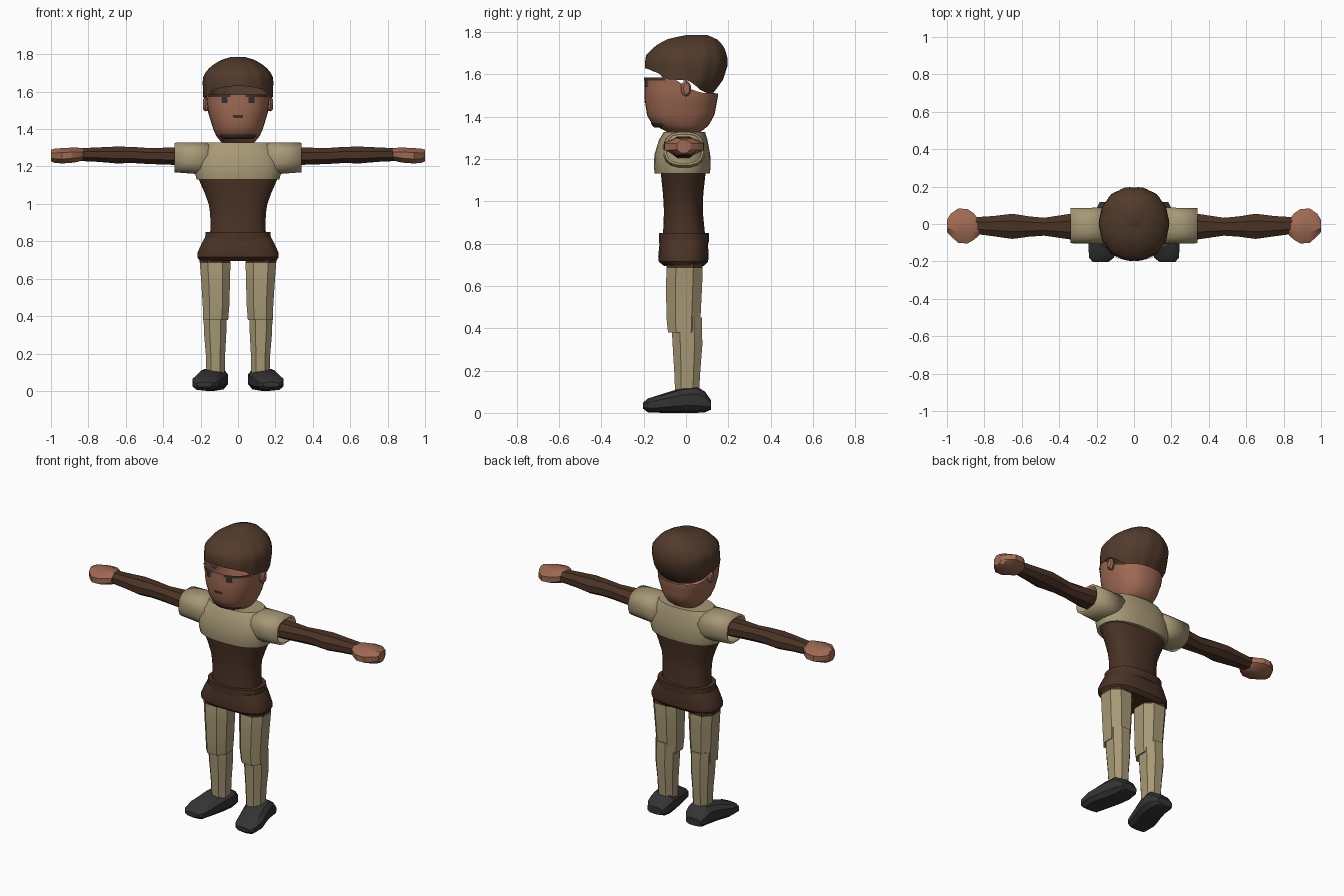
import bpy
import math

if "Cube" in bpy.data.objects:
    bpy.data.objects.remove(bpy.data.objects["Cube"])


def material(name, rgb):
    m = bpy.data.materials.new(name)
    lin = [((c / 255 + 0.055) / 1.055) ** 2.4 for c in rgb]
    m.diffuse_color = (*lin, 1)
    m.use_nodes = True
    m.node_tree.nodes["Principled BSDF"].inputs["Base Color"].default_value = m.diffuse_color
    return m


SKIN = material("skin", (160, 106, 84))
HAIR = material("hair brown", (82, 59, 44))
BROWN = material("dark brown cloth", (74, 50, 37))
BEIGE = material("beige cloth", (168, 153, 118))
SHOE = material("shoe black", (52, 52, 54))
GREY = material("eye grey", (52, 48, 50))


def make(name, verts, faces, mat, mirror=False, angle=35):
    me = bpy.data.meshes.new(name)
    me.from_pydata(verts, [], faces)
    me.materials.append(mat)
    me.polygons.foreach_set("use_smooth", [True] * len(me.polygons))
    me.set_sharp_from_angle(angle=math.radians(angle))
    ob = bpy.data.objects.new(name, me)
    bpy.context.collection.objects.link(ob)
    if mirror:
        ob.modifiers.new("mirror", 'MIRROR').use_mirror_merge = False
    return ob


def power(v, e):
    return math.copysign(abs(v) ** (2 / e), v)


def skin_rings(rings, n, caps):
    """Join rings of n points into quads, with optional end caps."""
    faces = [(k * n + i, k * n + (i + 1) % n, (k + 1) * n + (i + 1) % n, (k + 1) * n + i)
             for k in range(rings - 1) for i in range(n)]
    if caps[0]:
        faces.append(tuple(reversed(range(n))))
    if caps[1]:
        faces.append(tuple((rings - 1) * n + i for i in range(n)))
    return faces


def loft(name, axis, rows, mat, n=24, e=2.4, caps=(1, 1), mirror=False, angle=35):
    """Rows are (position, min a, max a, min b, max b) along an axis."""
    verts = []
    for p, a0, a1, b0, b1 in rows:
        for i in range(n):
            t = 2 * math.pi * (i + 0.5) / n
            a = (a0 + a1) / 2 + (a1 - a0) / 2 * power(math.cos(t), e)
            b = (b0 + b1) / 2 + (b1 - b0) / 2 * power(math.sin(t), e)
            verts.append({'z': (a, b, p), 'x': (p, a, b), 'y': (a, p, b)}[axis])
    faces = skin_rings(len(rows), n, caps)
    if axis == 'y':
        faces = [f[::-1] for f in faces]
    return make(name, verts, faces, mat, mirror, angle)


def interp(table, x):
    if x <= table[0][0]:
        return table[0][1:]
    for p, q in zip(table, table[1:]):
        if x <= q[0]:
            f = (x - p[0]) / (q[0] - p[0])
            return [u + (v - u) * f for u, v in zip(p[1:], q[1:])]
    return table[-1][1:]


def shell(name, profile, low, high, mat, n, steps, e, caps, ripple=0.0):
    """Shell with profile (z, front y, back y, half width) between two slanted rims."""
    verts = []
    for k in range(steps + 1):
        f = math.sin(k / steps * math.pi / 2)
        for i in range(n):
            t = 2 * math.pi * i / n
            s = math.sin(t)
            lo, hi = interp(low, s)[0], interp(high, s)[0]
            z = lo + (hi - lo) * f
            y0, y1, rx = interp(profile, z)
            r = 1 + ripple * math.cos(14 * t)
            verts.append((rx * r * power(math.cos(t), e),
                          (y0 + y1) / 2 + (y1 - y0) / 2 * r * power(s, e), z))
    return make(name, verts, skin_rings(steps + 1, n, caps), mat, angle=50)


# Head, open under the hair
HEAD = [(1.325, -.085, .065, .085), (1.35, -.15, .1, .11), (1.40, -.183, .133, .133),
        (1.49, -.197, .15, .16), (1.59, -.197, .155, .172)]
shell("head", HEAD, [(-1, 1.325), (1, 1.325)],
      [(-1, 1.585), (-.2, 1.583), (.2, 1.53), (.5, 1.512), (1, 1.51)],
      SKIN, 32, 10, 2.3, (1, 0))
loft("neck", 'z', [(1.28, -.075, .075, -.08, .07), (1.36, -.07, .07, -.075, .065)], SKIN, n=16, e=2)
loft("ears", 'x', [(.15, -.02, .015, 1.5, 1.56), (.175, -.025, .025, 1.495, 1.57),
                   (.186, -.012, .018, 1.505, 1.56)], SKIN, n=10, e=2, mirror=True)

# Swept hair with a slanted rim
shell("hair", [(1.50, -.185, .12, .162), (1.57, -.192, .175, .184), (1.65, -.196, .2, .187),
               (1.69, -.19, .195, .182), (1.735, -.145, .178, .145), (1.768, -.085, .145, .092),
               (1.785, 0, .1, .04)],
      [(-1, 1.63), (-.65, 1.605), (-.5, 1.578), (.1, 1.57), (.55, 1.525), (1, 1.50)],
      [(-1, 1.786), (1, 1.786)], HAIR, 56, 12, 2.1, (0, 1), ripple=.012)


def face_patch(name, x0, x1, z0, z1, mat, mirror=False, off=.004):
    """Thin patch following the front of the head."""
    verts, n = [], 8
    for z in (z0, z1):
        y0, y1, rx = interp(HEAD, z)
        for i in range(n + 1):
            x = x0 + (x1 - x0) * i / n
            u = (1 - min(abs(x) / rx, 1) ** 2.3) ** (1 / 2.3)
            verts.append((x, (y0 + y1) / 2 - (y1 - y0) / 2 * u - off, z))
    make(name, verts, [(i, i + 1, n + 2 + i, n + 1 + i) for i in range(n)], mat, mirror)


# Painted face
face_patch("eyebrows", .04, .16, 1.571, 1.584, BROWN, True)
face_patch("eyes", .055, .088, 1.54, 1.572, GREY, True)
face_patch("nose_shadow", -.028, .028, 1.458, 1.474, BROWN)
face_patch("mouth", -.1, .1, 1.358, 1.37, BROWN)
face_patch("chin_shadow", -.085, .085, 1.348, 1.358, GREY)

# Torso and clothes
loft("undershirt", 'z', [(.80, -.155, .155, -.115, .095), (.87, -.148, .148, -.108, .088),
                         (.95, -.15, .15, -.105, .08), (1.0, -.158, .158, -.107, .08),
                         (1.06, -.18, .18, -.112, .085), (1.15, -.22, .22, -.122, .095)], BROWN)
loft("top_shirt", 'z', [(1.13, -.222, .222, -.148, .112), (1.16, -.23, .23, -.152, .117),
                        (1.22, -.235, .235, -.15, .115), (1.29, -.215, .215, -.128, .102),
                        (1.328, -.17, .17, -.105, .09)], BEIGE, n=32)
sleeve = loft("sleeves", 'x', [(.14, -.11, .09, 1.15, 1.328), (.24, -.107, .088, 1.16, 1.33),
                               (.34, -.104, .086, 1.168, 1.328)], BEIGE, n=16, e=2.6,
              caps=(0, 0), mirror=True)
sol = sleeve.modifiers.new("thickness", 'SOLIDIFY')
sol.thickness, sol.offset = .012, -1
loft("belt", 'z', [(.80, -.178, .178, -.128, .108), (.85, -.175, .175, -.128, .11)], BROWN)
loft("hips", 'z', [(.695, -.205, .205, -.105, .085), (.715, -.219, .219, -.13, .105),
                   (.74, -.218, .218, -.132, .108), (.79, -.195, .195, -.127, .105),
                   (.82, -.178, .178, -.122, .102)], BROWN, e=2.7)

# Legs, with brown tops
upper = loft("upper_legs", 'z', [(.38, .048, .192, -.09, .068), (.45, .042, .193, -.098, .074),
                                 (.6, .037, .203, -.1, .082), (.685, .035, .21, -.098, .085),
                                 (.73, .04, .212, -.09, .08)], BEIGE, n=8, mirror=True, angle=30)
upper.data.materials.append(BROWN)
for p in upper.data.polygons:
    p.material_index = int(p.center.z > .69)
loft("lower_legs", 'z', [(.09, .068, .172, -.055, .065), (.2, .065, .176, -.06, .072),
                         (.32, .058, .187, -.068, .082), (.45, .055, .188, -.075, .08)],
     BEIGE, n=8, mirror=True, angle=30)

# Shoes, splayed slightly outward
loft("shoes", 'y', [(-.203, .135, .222, .02, .048), (-.18, .105, .243, .003, .068),
                    (-.11, .085, .247, 0, .09), (-.02, .06, .222, 0, .118),
                    (.05, .052, .205, 0, .125), (.09, .06, .2, .003, .1),
                    (.118, .08, .185, .015, .06)], SHOE, n=10, e=2.8, mirror=True, angle=30)

# Arms and mitten hands
loft("arms", 'x', [(.2, -.085, .06, 1.2, 1.31), (.34, -.088, .06, 1.205, 1.305),
                   (.48, -.066, .037, 1.21, 1.302), (.56, -.072, .045, 1.215, 1.308),
                   (.65, -.085, .06, 1.213, 1.31), (.75, -.07, .047, 1.222, 1.305),
                   (.85, -.056, .04, 1.227, 1.3)], BROWN, n=8, e=2.1, mirror=True, angle=30)
loft("hands", 'x', [(.83, -.065, .025, 1.232, 1.298), (.855, -.09, .062, 1.222, 1.304),
                    (.89, -.112, .088, 1.216, 1.304), (.94, -.108, .09, 1.213, 1.302),
                    (.98, -.07, .06, 1.216, 1.298), (1.0, -.045, .025, 1.225, 1.293)],
     SKIN, n=8, e=2, mirror=True, angle=30)
